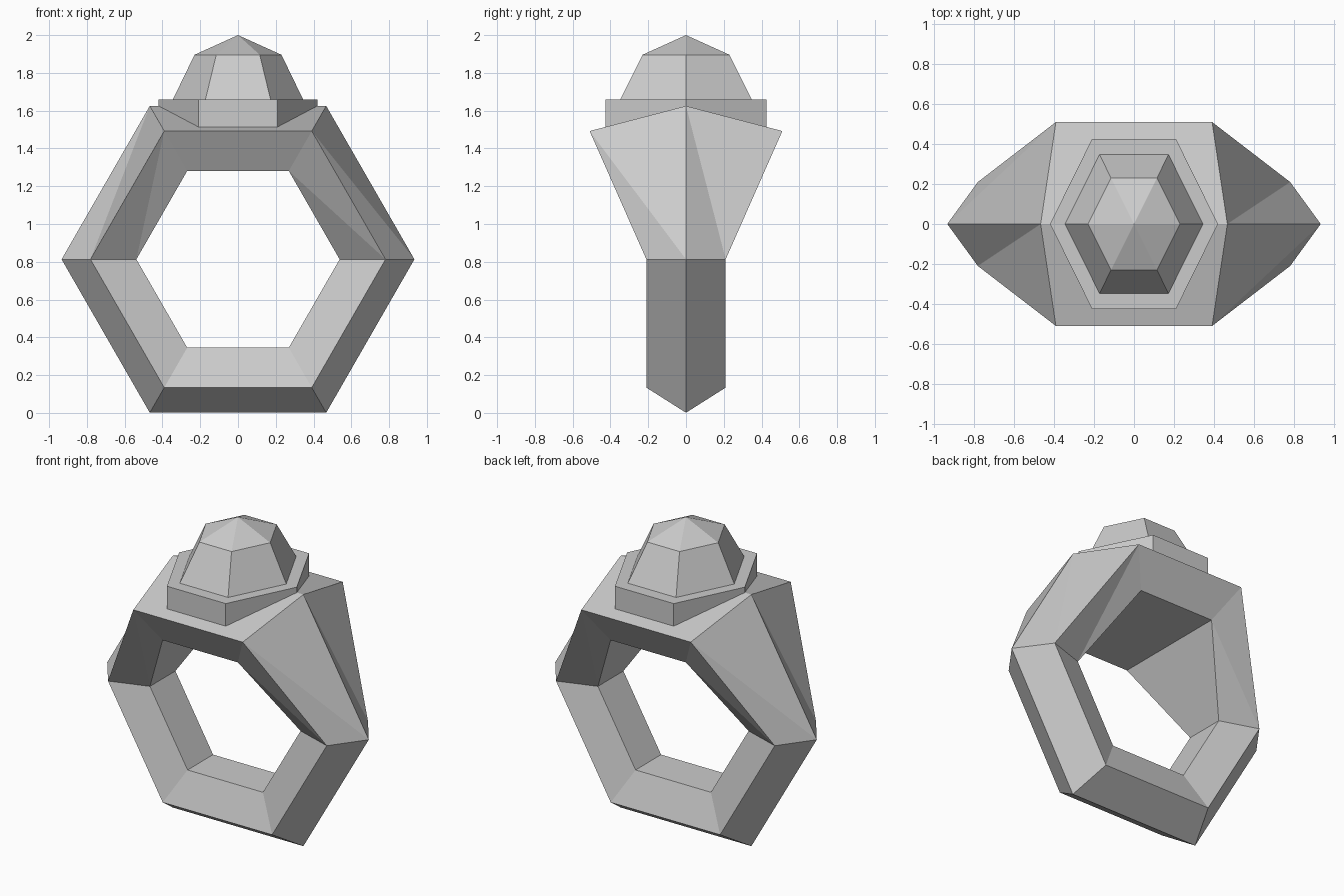
import bpy
import math

if "Cube" in bpy.data.objects:
    bpy.data.objects.remove(bpy.data.objects["Cube"])


def make_object(name, verts, faces):
    mesh = bpy.data.meshes.new(name)
    mesh.from_pydata(verts, [], faces)
    mesh.update()
    obj = bpy.data.objects.new(name, mesh)
    bpy.context.collection.objects.link(obj)
    return obj


# Ring band: five-sided section swept round six corners, wider at the top
def make_band():
    cz = 0.813
    radii = (0.934, 0.781, 0.538, 0.538, 0.781)
    narrow = (0, -0.21, -0.13, 0.13, 0.21)
    wide = (0, -0.51, -0.385, 0.385, 0.51)
    verts, faces = [], []
    for i in range(6):
        a = math.radians(60 * i)
        # lift the outermost ridge to the exact hexagon height
        for r, y in zip(radii, wide if i in (1, 2) else narrow):
            verts.append((r * math.cos(a), y, cz + r * math.sin(a) * 1.004))
    for i in range(6):
        k = (i + 1) % 6
        for j in range(5):
            m = (j + 1) % 5
            a, b, c, d = i * 5 + j, k * 5 + j, k * 5 + m, i * 5 + m
            faces += [(a, c, b), (a, d, c)]
    return make_object("ring_band", verts, faces)


# Six-sided stack of levels, each (x radius, y half width, z)
def hex_stack(name, levels, apex=None):
    verts, faces = [], []
    for rx, hy, z in levels:
        for i in range(6):
            a = math.radians(60 * i)
            verts.append((rx * math.cos(a), hy * (0, 1, 1, 0, -1, -1)[i], z))
    for n in range(len(levels) - 1):
        for i in range(6):
            k = (i + 1) % 6
            faces.append((n * 6 + i, n * 6 + k, n * 6 + 6 + k, n * 6 + 6 + i))
    faces.append(tuple(range(5, -1, -1)))
    top = (len(levels) - 1) * 6
    if apex is None:
        faces.append(tuple(range(top, top + 6)))
    else:
        verts.append((0, 0, apex))
        faces += [(top + i, top + (i + 1) % 6, top + 6) for i in range(6)]
    return make_object(name, verts, faces)


make_band()

# Collar around the stone
hex_stack("stone_setting", [(0.42, 0.425, 1.5), (0.42, 0.425, 1.66)])

# Faceted stone with a pointed crown
hex_stack("gemstone", [(0.347, 0.35, 1.655), (0.23, 0.23, 1.896)], apex=2.0)
